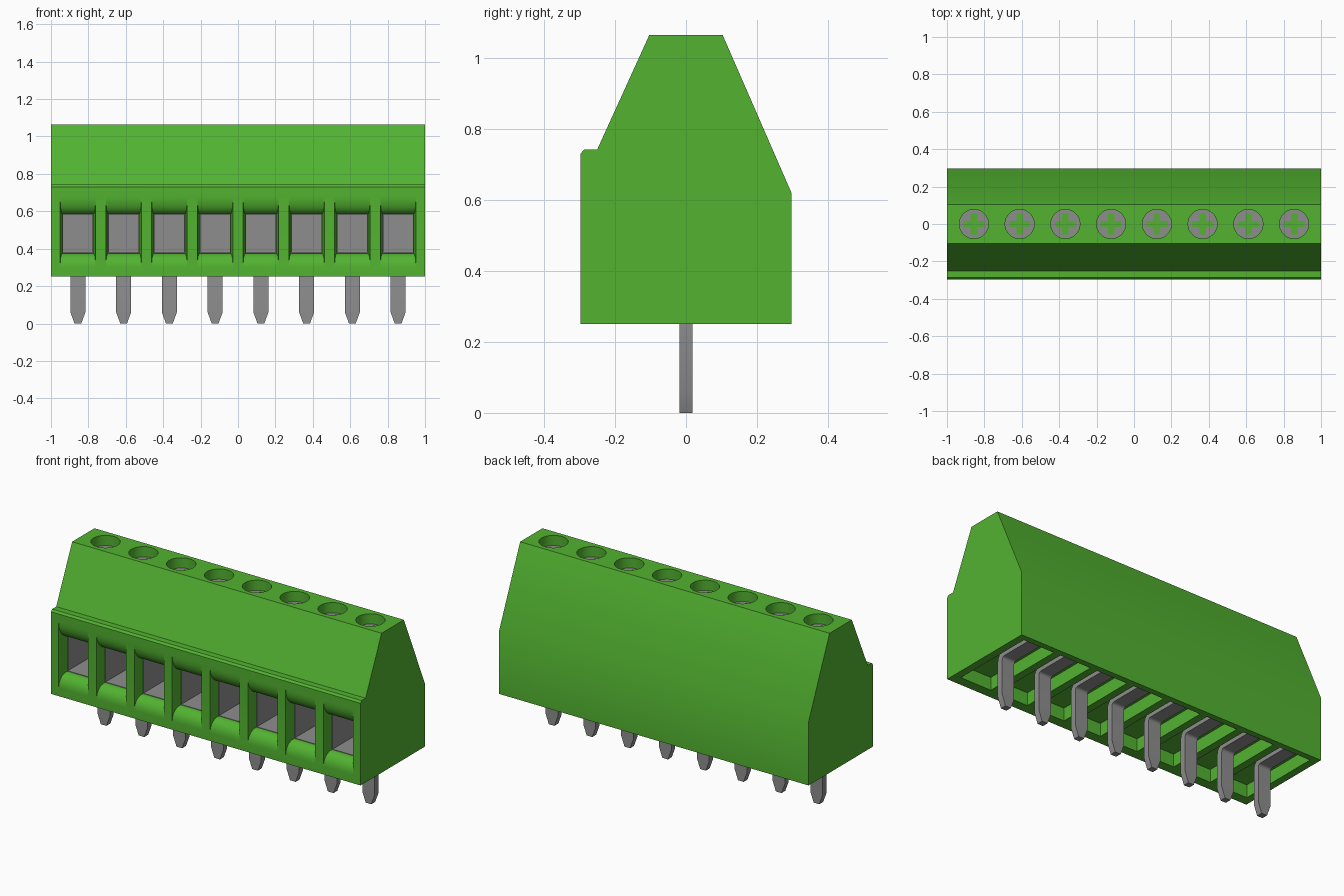
import bpy, bmesh, math
from mathutils import Vector

old = bpy.data.objects.get("Cube")
if old:
    bpy.data.objects.remove(old, do_unlink=True)


def material(name, rgb):
    m = bpy.data.materials.new(name)
    m.use_nodes = True
    m.diffuse_color = (*rgb, 1)
    bsdf = next(n for n in m.node_tree.nodes if n.type == 'BSDF_PRINCIPLED')
    bsdf.inputs["Base Color"].default_value = (*rgb, 1)
    return m


GREEN = material("green plastic", (0.085, 0.45, 0.03))
GREY = material("grey metal", (0.27, 0.27, 0.27))

COUNT, PITCH = 8, 0.2446
CENTRES = [(i - (COUNT - 1) / 2) * PITCH for i in range(COUNT)]


def loft(bm, rings):
    """Closed solid through rings of equal point count."""
    vs = [[bm.verts.new(p) for p in r] for r in rings]
    n = len(rings[0])
    for a, b in zip(vs, vs[1:]):
        for i in range(n):
            j = (i + 1) % n
            bm.faces.new((a[i], a[j], b[j], b[i]))
    bm.faces.new(vs[0])
    bm.faces.new(vs[-1])


def box(bm, x0, x1, y0, y1, z0, z1):
    loft(bm, [[(x0, y0, z), (x1, y0, z), (x1, y1, z), (x0, y1, z)] for z in (z0, z1)])


def cylinder(bm, x, r, z0, z1, n=32):
    loft(bm, [[(x + r * math.cos(k * math.tau / n), r * math.sin(k * math.tau / n), z)
               for k in range(n)] for z in (z0, z1)])


def finish(bm, name, mat=None):
    bmesh.ops.recalc_face_normals(bm, faces=bm.faces)
    me = bpy.data.meshes.new(name)
    bm.to_mesh(me)
    bm.free()
    ob = bpy.data.objects.new(name, me)
    bpy.context.collection.objects.link(ob)
    if mat:
        me.materials.append(mat)
    return ob


def activate(ob):
    bpy.ops.object.select_all(action='DESELECT')
    ob.select_set(True)
    bpy.context.view_layer.objects.active = ob


def cut(ob, cutter):
    cutter.hide_render = True
    mod = ob.modifiers.new("cut", 'BOOLEAN')
    mod.operation, mod.solver, mod.object = 'DIFFERENCE', 'EXACT', cutter
    activate(ob)
    bpy.ops.object.modifier_apply(modifier=mod.name)
    bpy.data.objects.remove(cutter, do_unlink=True)


def smooth(ob):
    activate(ob)
    bpy.ops.object.shade_smooth_by_angle(angle=math.radians(30))


# Housing: side profile extruded along x
PROFILE = [(-0.297, 0.25), (0.297, 0.25), (0.297, 0.62), (0.103, 1.065),
           (-0.103, 1.065), (-0.25, 0.742), (-0.287, 0.742), (-0.297, 0.73)]
bm = bmesh.new()
loft(bm, [[(x, y, z) for y, z in PROFILE] for x in (-1, 1)])
housing = finish(bm, "housing", GREEN)

# Cutter: flared wire entries, screw shafts and underside pockets
FRONT, FLARE, BACK = -0.297, 0.06, 0.16
bm = bmesh.new()
for cx in CENTRES:
    stations = [(FRONT - 0.02, 0.095, 0.30, 0.68)]
    for k in range(8):
        t = k / 7 * math.pi / 2
        s, d = math.sin(t), 1 - math.cos(t)
        stations.append((FRONT + FLARE * d, 0.095 - 0.012 * d, 0.30 + 0.075 * s, 0.68 - 0.095 * s))
    stations.append((BACK, 0.083, 0.375, 0.585))
    loft(bm, [[(cx - w, y, a), (cx + w, y, a), (cx + w, y, b), (cx - w, y, b)]
              for y, w, a, b in stations])
    cylinder(bm, cx, 0.078, 1.0, 1.1)
    box(bm, cx - 0.1, cx + 0.1, -0.24, 0.262, 0.2, 0.325)
cut(housing, finish(bm, "housing_cutter"))
smooth(housing)

# Pin path: straight leg, rounded bend, strap running to the back
R = 0.035
path = [(0, 0, 0, 0.018), (0, 0.06, 0, 0.04)]
for k in range(6):
    t = k / 5 * math.pi / 2
    path.append((R - R * math.cos(t), 0.265 + R * math.sin(t), t, 0.04))
path.append((0.255, 0.265 + R, math.pi / 2, 0.04))

for i, cx in enumerate(CENTRES, 1):
    # Contact pin
    bm = bmesh.new()
    rings = []
    for y, z, t, w in path:
        n = Vector((0, math.cos(t), -math.sin(t))) * 0.018
        c = Vector((cx, y, z))
        wx = Vector((w, 0, 0))
        rings.append([c - wx - n, c + wx - n, c + wx + n, c - wx + n])
    loft(bm, rings)
    smooth(finish(bm, f"contact_pin_{i}", GREY))

    # Clamp cage: thin sleeve with a closed back
    bm = bmesh.new()
    y0 = FRONT + FLARE + 0.002
    w, a, b, t = 0.0825, 0.3755, 0.5845, 0.003
    box(bm, cx - w, cx + w, y0, BACK - 0.001, a, a + t)
    box(bm, cx - w, cx + w, y0, BACK - 0.001, b - t, b)
    for s in (-1, 1):
        xs = sorted((cx + s * w, cx + s * (w - t)))
        box(bm, *xs, y0, BACK - 0.001, a + t, b - t)
    box(bm, cx - w + t, cx + w - t, BACK - 0.006, BACK - 0.001, a + t, b - t)
    finish(bm, f"clamp_cage_{i}", GREY)

    # Screw head with cross recess
    bm = bmesh.new()
    cylinder(bm, cx, 0.0765, 0.94, 1.006)
    screw = finish(bm, f"screw_{i}", GREY)
    L, h = 0.056, 0.017
    cross = []
    for k in range(4):
        c, s = round(math.cos(k * math.pi / 2)), round(math.sin(k * math.pi / 2))
        cross += [(cx + c * x - s * y, s * x + c * y) for x, y in ((L, -h), (L, h), (h, h))]
    bm = bmesh.new()
    loft(bm, [[(x, y, z) for x, y in cross] for z in (0.975, 1.03)])
    cut(screw, finish(bm, "cross_cutter"))
    smooth(screw)
